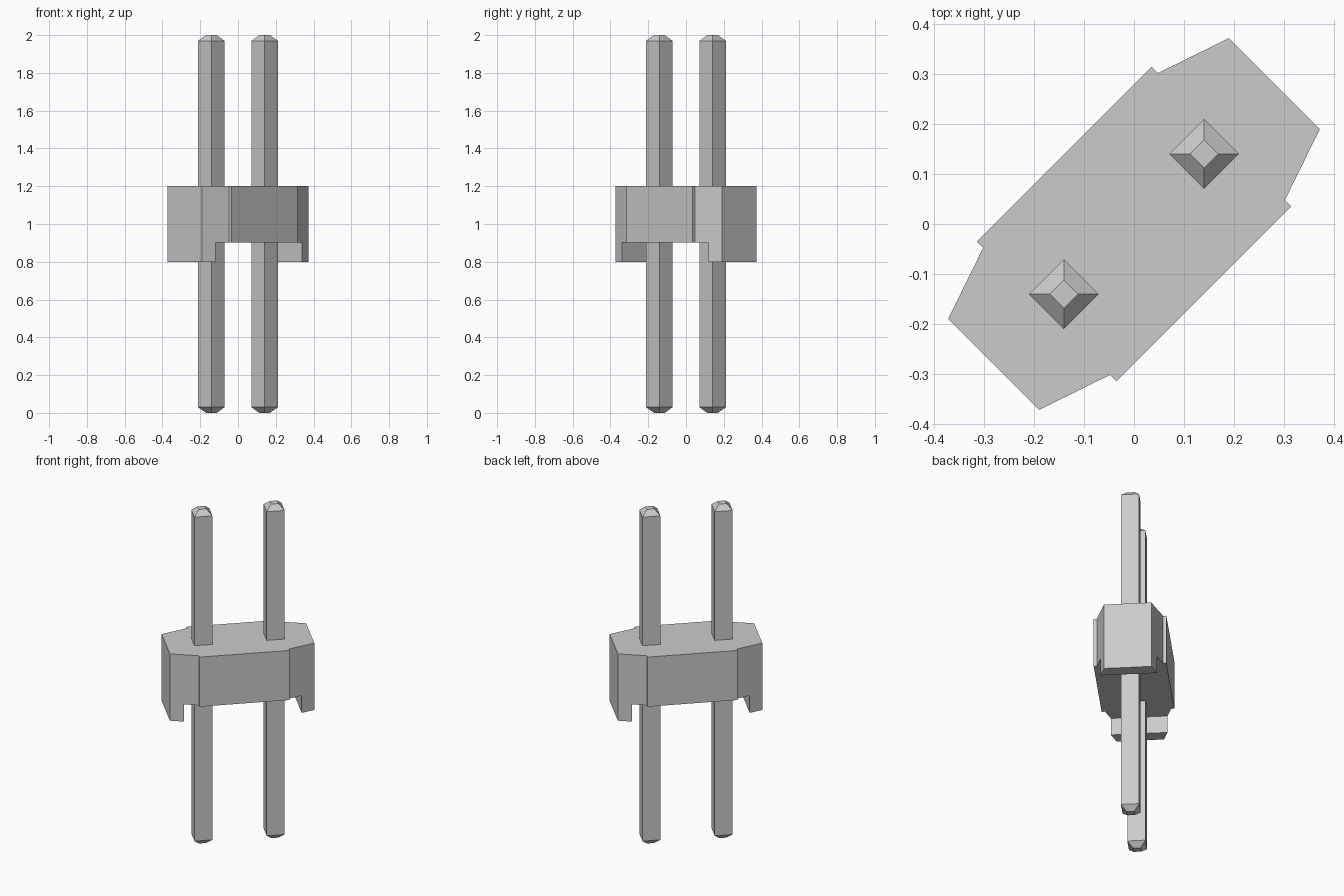
import bpy
import bmesh
from math import pi
from mathutils import Matrix

cube = bpy.data.objects.get("Cube")
if cube:
    bpy.data.objects.remove(cube, do_unlink=True)

TURN = Matrix.Rotation(pi / 4, 4, "Z")  # the strip runs along the diagonal

grey = bpy.data.materials.new("light_grey")
grey.use_nodes = True
colour = (0.6, 0.6, 0.6, 1)
grey.diffuse_color = colour
grey.node_tree.nodes["Principled BSDF"].inputs["Base Color"].default_value = colour


def loft(name, sections):
    """Join stacked closed outlines, each a (z, points) pair, and cap the ends."""
    bm = bmesh.new()
    rings = [[bm.verts.new((x, y, z)) for x, y in pts] for z, pts in sections]
    for low, high in zip(rings, rings[1:]):
        n = len(low)
        for i in range(n):
            j = (i + 1) % n
            bm.faces.new((low[i], low[j], high[j], high[i]))
    bm.faces.new(rings[0][::-1])
    bm.faces.new(rings[-1])
    bmesh.ops.recalc_face_normals(bm, faces=bm.faces)
    bm.transform(TURN)
    mesh = bpy.data.meshes.new(name)
    bm.to_mesh(mesh)
    bm.free()
    mesh.materials.append(grey)
    obj = bpy.data.objects.new(name, mesh)
    bpy.context.collection.objects.link(obj)
    return obj


def rectangle(hx, hy, cx=0):
    return [(cx - hx, -hy), (cx + hx, -hy), (cx + hx, hy), (cx - hx, hy)]


# Housing: one quarter outline mirrored round, with stepped, tapered ends
quarter = [(0.398, 0.129), (0.248, 0.18), (0.248, 0.198)]
half = quarter + [(-x, y) for x, y in reversed(quarter)]
outline = half + [(-x, -y) for x, y in half]
housing = loft("housing", [(0.8, outline), (1.2, outline)])

# Channel under the housing, leaving a foot at each end
slot = rectangle(0.324, 0.4)
cutter = loft("channel_cutter", [(0.7, slot), (0.903, slot)])
cutter.hide_render = True
cutter.hide_viewport = True
cut = housing.modifiers.new("channel", "BOOLEAN")
cut.operation = "DIFFERENCE"
cut.solver = "EXACT"
cut.object = cutter

# Square pins with tapered tips
body, tip = 0.0495, 0.02
for name, x in (("left_pin", 0.199), ("right_pin", -0.199)):
    loft(name, [(z, rectangle(r, r, x)) for z, r in
                ((0, tip), (0.03, body), (1.97, body), (2, tip))])
